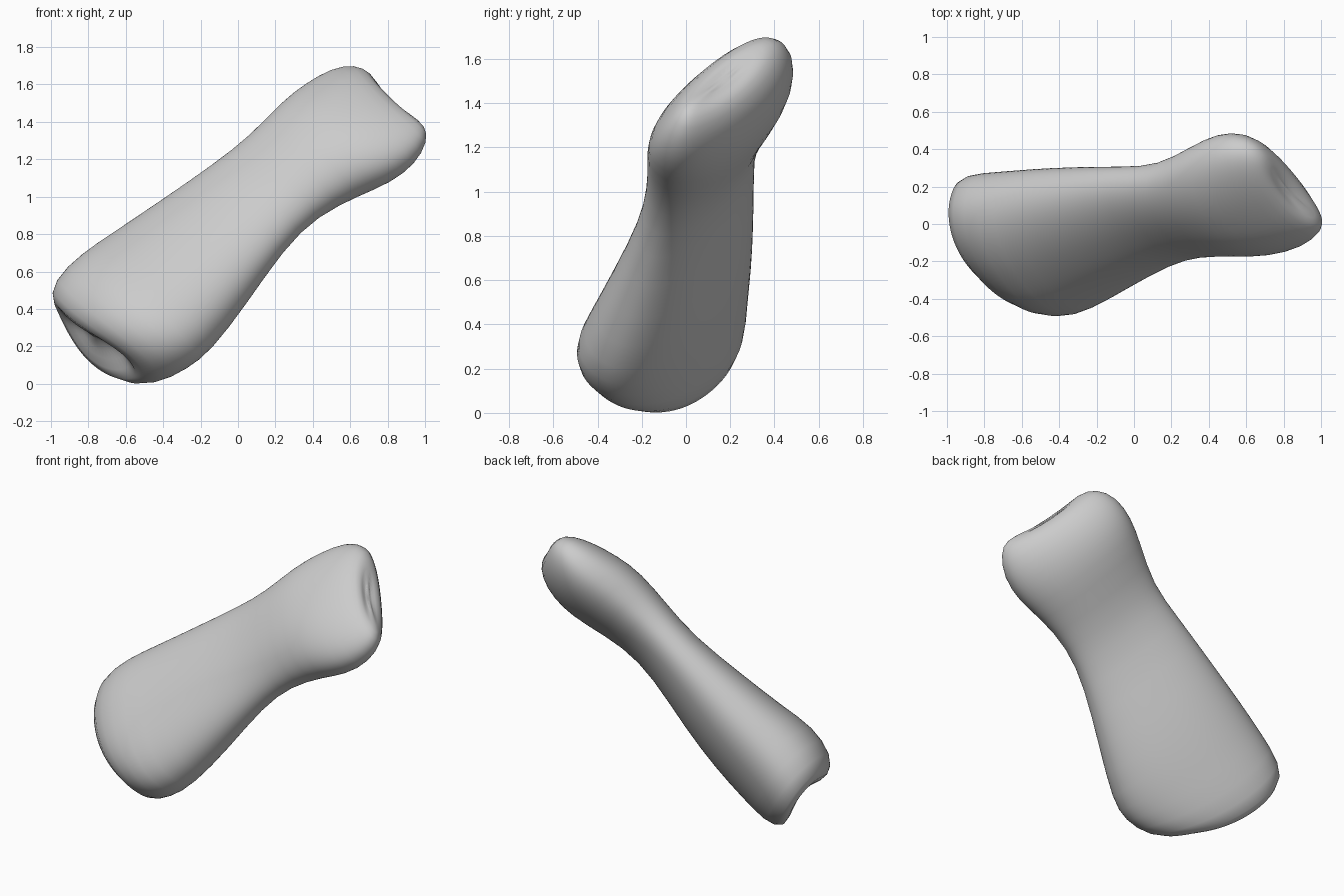
import bpy
import bmesh
import math
from mathutils import Vector

cube = bpy.data.objects.get("Cube")
if cube:
    bpy.data.objects.remove(cube, do_unlink=True)

# Single flat bone colour
grey = bpy.data.materials.new("bone_grey")
grey.use_nodes = True
colour = (0.6, 0.6, 0.6, 1.0)
grey.diffuse_color = colour
grey.node_tree.nodes["Principled BSDF"].inputs["Base Color"].default_value = colour

# Shaft axis, and the directions across it
ALONG = Vector((0.77, 0, 0.64))
ACROSS = Vector((0.64, 0, -0.77))
DEPTH = Vector((0, 1, 0))
SIDES = 40

# Sections: position along, upper edge (across, depth), lower edge (across, depth),
# thickness of front bulge, thickness of back, forward tilt, sweep of the lower edge
SECTIONS = [
    (-.46, (-.82, .08), (-.52, -.18), .10, .09, .20, .06),
    (-.52, (-.92, .16), (-.42, -.28), .21, .19, .20, .06),
    (-.42, (-1.0, .20), (-.32, -.38), .29, .26, .12, .06),
    (-.20, (-1.01, .21), (-.28, -.42), .31, .27, .05, .03),
    (0.0, (-1.0, .23), (-.27, -.40), .27, .26, 0, 0),
    (.30, (-.98, .25), (-.33, -.29), .23, .22, 0, 0),
    (.65, (-.96, .27), (-.42, -.18), .17, .16, 0, 0),
    (.90, (-.95, .27), (-.44, -.12), .18, .16, 0, 0),
    (1.15, (-.97, .37), (-.39, -.11), .23, .21, 0, 0),
    (1.31, (-.96, .44), (-.34, -.12), .23, .21, 0, 0),
    (1.46, (-.95, .45), (-.32, -.09), .19, .18, 0, .01),
    (1.57, (-.90, .41), (-.36, -.03), .13, .12, 0, .02),
    (1.61, (-.82, .34), (-.42, .01), .07, .06, 0, .02),
    (1.59, (-.73, .26), (-.50, .07), .03, .02, 0, .02),
]


def soft(value):
    """Square off a sine or cosine slightly for fuller corners."""
    return math.copysign(abs(value) ** 0.92, value)


def ring(bm, along, upper, lower, front, back, tilt, sweep):
    a, b = Vector(upper), Vector(lower)
    middle, half = (a + b) / 2, (b - a) / 2
    normal = Vector((half.y, -half.x)).normalized()
    verts = []
    for i in range(SIDES):
        t = math.tau * i / SIDES
        u, v = soft(math.cos(t)), soft(math.sin(t))
        v *= front if v > 0 else back
        p = middle + half * u + normal * v
        s = along + tilt * v + sweep * (u * u + u)
        verts.append(bm.verts.new(ALONG * s + ACROSS * p.x + DEPTH * p.y))
    return verts


# Loft the bone through its sections, with dished ends
bm = bmesh.new()
rings = [ring(bm, *section) for section in SECTIONS]
for r, s in zip(rings, rings[1:]):
    for i in range(SIDES):
        j = (i + 1) % SIDES
        bm.faces.new((r[i], r[j], s[j], s[i]))
for r in (rings[0], rings[-1]):
    centre = bm.verts.new(sum((v.co for v in r), Vector()) / SIDES)
    for i in range(SIDES):
        bm.faces.new((r[i], r[(i + 1) % SIDES], centre))
bmesh.ops.recalc_face_normals(bm, faces=bm.faces)

mesh = bpy.data.meshes.new("finger_bone")
bm.to_mesh(mesh)
bm.free()
mesh.materials.append(grey)
for face in mesh.polygons:
    face.use_smooth = True
bone = bpy.data.objects.new("finger_bone", mesh)
bpy.context.scene.collection.objects.link(bone)
subdivision = bone.modifiers.new("smooth_surface", 'SUBSURF')
subdivision.levels = subdivision.render_levels = 1
